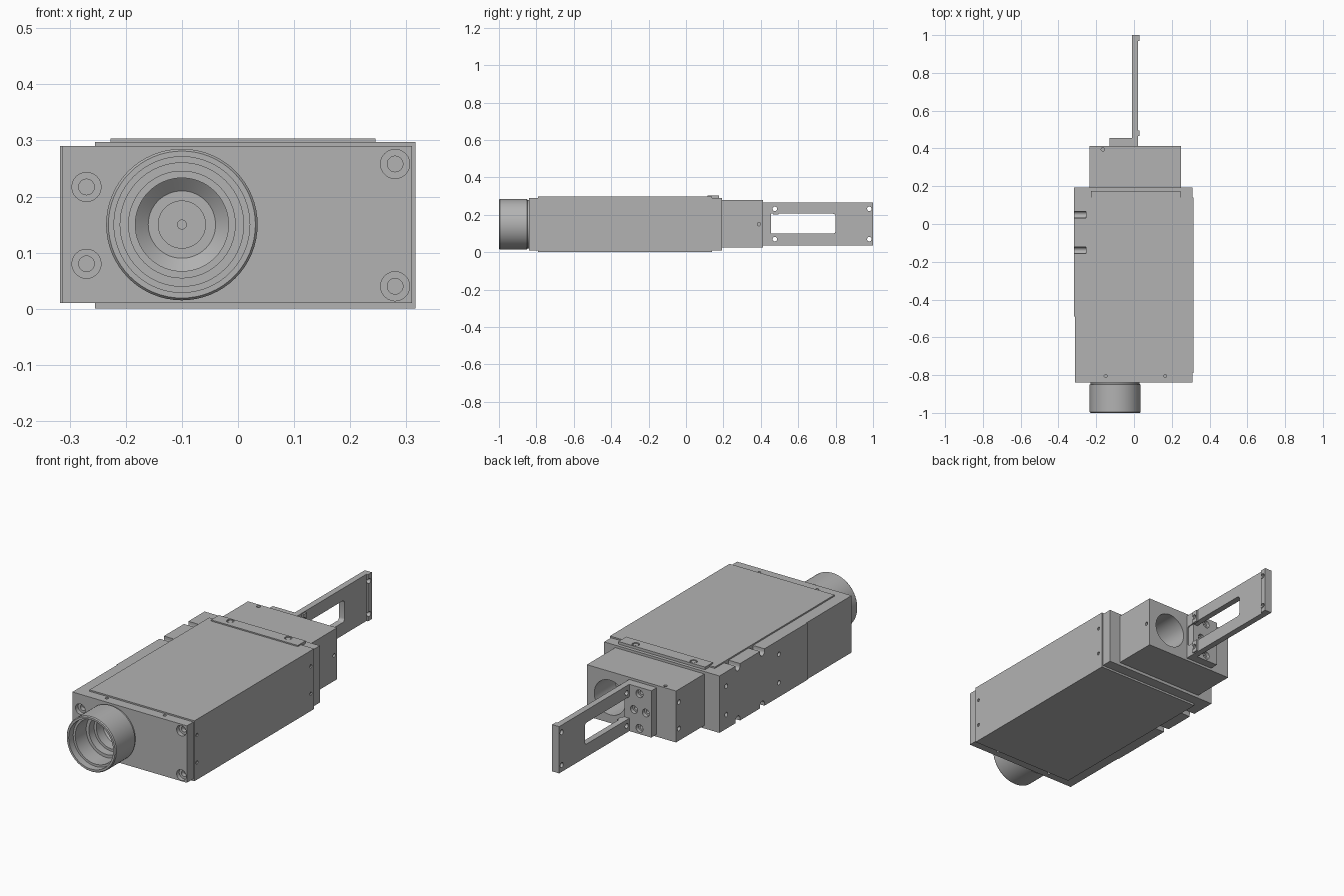
import bpy, bmesh, math
from mathutils import Matrix, Vector

if "Cube" in bpy.data.objects:
    bpy.data.objects.remove(bpy.data.objects["Cube"], do_unlink=True)

grey = bpy.data.materials.new("machined_grey")
grey.use_nodes = True
grey.diffuse_color = (0.45, 0.45, 0.45, 1)
grey.node_tree.nodes["Principled BSDF"].inputs["Base Color"].default_value = grey.diffuse_color


def make(name, bm):
    bmesh.ops.recalc_face_normals(bm, faces=bm.faces)
    mesh = bpy.data.meshes.new(name)
    bm.to_mesh(mesh)
    bm.free()
    mesh.materials.append(grey)
    obj = bpy.data.objects.new(name, mesh)
    bpy.context.collection.objects.link(obj)
    return obj


def box(name, x, y, z):
    bm = bmesh.new()
    bmesh.ops.create_cube(bm, size=1)
    for v in bm.verts:
        v.co = [(a + b) / 2 + c * (b - a) for (a, b), c in zip((x, y, z), v.co)]
    return make(name, bm)


def rod(name, centre, radius, length, axis, sides=24):
    bm = bmesh.new()
    turn = Vector((0, 0, 1)).rotation_difference(Vector(axis)).to_matrix().to_4x4()
    bmesh.ops.create_cone(bm, cap_ends=True, segments=sides, radius1=radius, radius2=radius,
                          depth=length, matrix=Matrix.Translation(centre) @ turn)
    return make(name, bm)


def select(obj):
    bpy.ops.object.select_all(action='DESELECT')
    obj.select_set(True)
    bpy.context.view_layer.objects.active = obj


def cut(obj, cutter):
    select(obj)
    mod = obj.modifiers.new("cut", 'BOOLEAN')
    mod.operation = 'DIFFERENCE'
    mod.solver = 'EXACT'
    mod.object = cutter
    bpy.ops.object.modifier_apply(modifier=mod.name)
    bpy.data.objects.remove(cutter, do_unlink=True)


def drill(obj, centre, radius, depth, axis):
    # Hole reaching the given depth either side of the centre
    cut(obj, rod("drill", centre, radius, 2 * depth, axis))


def smooth(obj):
    select(obj)
    bpy.ops.object.shade_smooth_by_angle(angle=math.radians(30))


X, Y, Z = (1, 0, 0), (0, 1, 0), (0, 0, 1)
MID = 0.15
TUBE_X = -0.1

# Main housing with its wrap-around cover
housing = box("housing", (-0.313, 0.31), (-0.84, 0.193), (0.01, 0.29))
cover = box("cover", (-0.255, 0.316), (-0.79, 0.14), (0, 0.297))
side_panel = box("side_panel", (-0.317, -0.3), (-0.49, 0.193), (0.01, 0.29))

for part in (housing, cover):
    cut(part, rod("bore", (TUBE_X, -0.8, MID), 0.118, 0.2, Y, 64))

# Counterbored fixing holes on the front
for x, z in ((-0.27, 0.217), (-0.27, 0.08), (0.28, 0.258), (0.28, 0.04)):
    drill(housing, (x, -0.84, z), 0.026, 0.02, Y)
    drill(housing, (x, -0.84, z), 0.014, 0.04, Y)

# Rounded grooves and pin holes along the right flank
for part in (housing, side_panel):
    for y in (0.05, -0.14):
        for z, s in ((0.29, -1), (0.01, 1)):
            cut(part, rod("groove", (-0.29, y, z + s * 0.012), 0.017, 0.07, X))
            cut(part, box("groove_mouth", (-0.325, -0.255), (y - 0.017, y + 0.017),
                          sorted((z + s * 0.012, z - s * 0.02))))
    for y in (0.14, -0.27):
        for z in (0.08, 0.22):
            drill(part, (-0.317, y, z), 0.011, 0.025, X)

# Small screw holes on the cover side and the housing top and bottom
for y in (-0.77, 0.115):
    for z in (0.085, 0.22):
        drill(cover, (0.316, y, z), 0.008, 0.012, X)
for x in (-0.15, 0.165):
    for z in (0.01, 0.29):
        drill(housing, (x, -0.805, z), 0.008, 0.012, Z)

# Clamp bar across the top rear
bar = box("clamp_bar", (-0.227, 0.245), (0.115, 0.176), (0.288, 0.303))
for x in (-0.15, 0.165):
    drill(bar, (x, 0.155, 0.303), 0.017, 0.006, Z)
    screw = rod("bar_screw", (x, 0.155, 0.298), 0.012, 0.006, Z)
    smooth(screw)

# Lens tube: one turned profile of (radius, y)
profile = [(0.008, -0.71), (0.117, -0.71), (0.117, -0.835), (0.13, -0.835), (0.13, -0.848),
           (0.135, -0.85), (0.135, -0.995), (0.131, -1), (0.121, -1), (0.121, -0.965),
           (0.11, -0.965), (0.11, -0.88), (0.095, -0.88), (0.095, -0.84), (0.083, -0.84),
           (0.083, -0.79), (0.06, -0.77), (0.042, -0.77), (0.042, -0.74), (0.008, -0.74)]
bm = bmesh.new()
ring = [bm.verts.new((TUBE_X + r, y, MID)) for r, y in profile]
edges = [bm.edges.new((ring[i - 1], ring[i])) for i in range(len(ring))]
bmesh.ops.spin(bm, geom=ring + edges, cent=(TUBE_X, 0, MID), axis=Y, angle=math.tau,
               steps=64, use_merge=True)
bmesh.ops.remove_doubles(bm, verts=bm.verts, dist=0.0001)
lens_tube = make("lens_tube", bm)

# Rear block with a round port and pin holes
rear_block = box("rear_block", (-0.235, 0.25), (0.18, 0.413), (0.025, 0.278))
cut(rear_block, rod("port", (0.125, 0.4, MID), 0.085, 0.3, Y, 48))
drill(rear_block, (-0.165, 0.395, 0.278), 0.009, 0.015, Z)
drill(rear_block, (0.25, 0.39, MID), 0.009, 0.015, X)
for z in (0.085, 0.215):
    drill(rear_block, (-0.235, 0.39, z), 0.011, 0.02, X)

# Mounting plate beside the blade
mount = box("mount_plate", (-0.13, 0.015), (0.405, 0.455), (0.037, 0.267))
for x, z in ((-0.065, 0.235), (-0.035, MID), (-0.1, MID), (-0.065, 0.065)):
    drill(mount, (x, 0.455, z), 0.019, 0.018, Y)
    drill(mount, (x, 0.455, z), 0.01, 0.035, Y)

# Long blade with a rounded window and raised pads at its fixing holes
blade = box("blade", (-0.01, 0.02), (0.405, 1), (0.037, 0.267))
window = box("window", (-0.05, 0.05), (0.418, 0.8), (0.1, 0.206))
bm = bmesh.new()
bm.from_mesh(window.data)
corners = [e for e in bm.edges if abs(e.verts[0].co.x - e.verts[1].co.x) > 0.05]
bmesh.ops.bevel(bm, geom=corners, offset=0.015, segments=4, affect='EDGES', profile=0.5)
bm.to_mesh(window.data)
bm.free()
cut(blade, window)
end_flange = box("end_flange", (0.015, 0.028), (0.97, 1), (0.037, 0.267))
pads = [box("blade_pad", (0.015, 0.028), (0.465, 0.495), (z - 0.03, z + 0.03))
        for z in (0.07, 0.232)]
for y, targets in ((0.475, [blade] + pads), (0.98, [blade, end_flange])):
    for z in (0.07, 0.232):
        for part in targets:
            if part not in pads or part is pads[z > MID]:
                drill(part, (0.01, y, z), 0.012, 0.05, X)

for part in [housing, cover, side_panel, bar, lens_tube, rear_block, mount, blade, end_flange] + pads:
    smooth(part)
